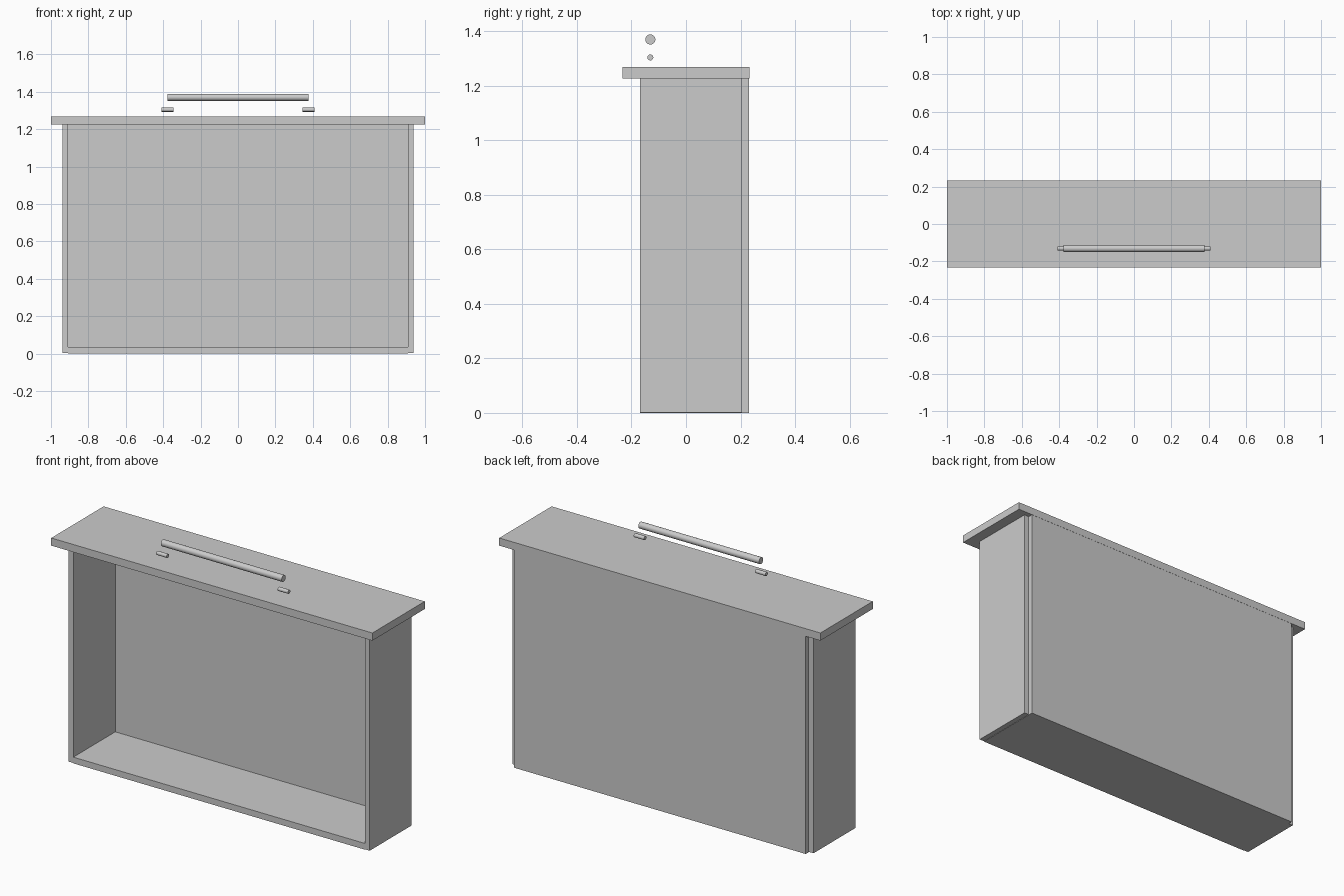
import bpy, math

if "Cube" in bpy.data.objects:
    bpy.data.objects.remove(bpy.data.objects["Cube"])


def box(name, x, y, z):
    """Axis-aligned board from (min, max) ranges."""
    bpy.ops.mesh.primitive_cube_add(size=1, location=[sum(r) / 2 for r in (x, y, z)])
    ob = bpy.context.object
    ob.name = name
    ob.scale = [r[1] - r[0] for r in (x, y, z)]
    bpy.ops.object.transform_apply(location=False, rotation=False, scale=True)
    return ob


def rod(name, x, y, z, radius, length, sides=32):
    """Round bar lying along x."""
    bpy.ops.mesh.primitive_cylinder_add(vertices=sides, radius=radius, depth=length,
                                        location=(x, y, z), rotation=(0, math.pi / 2, 0))
    ob = bpy.context.object
    ob.name = name
    bpy.ops.object.shade_smooth_by_angle(angle=math.radians(35))
    return ob


FRONT, BACK = -0.168, 0.205      # cabinet depth
INNER, OUTER = 0.908, 0.938      # side panel faces
TOP = 1.226                      # underside of the top board

# Cabinet boards
box("top_board", (-1, 1), (-0.233, 0.233), (TOP, 1.269))
box("bottom_board", (-INNER, INNER), (FRONT, BACK), (0, 0.035))
box("back_panel", (-INNER, INNER), (BACK, 0.232), (0, TOP))

# Left and right: side panels and loose rail pins
for side, s in (("left", -1), ("right", 1)):
    box(side + "_side_panel", sorted((s * INNER, s * OUTER)), (FRONT, BACK), (0.002, TOP))
    rod(side + "_rail_pin", s * 0.378, -0.131, 1.304, 0.011, 0.064, 24)

# Rail floating above the top
rod("rail", 0, -0.131, 1.37, 0.0185, 0.752)
